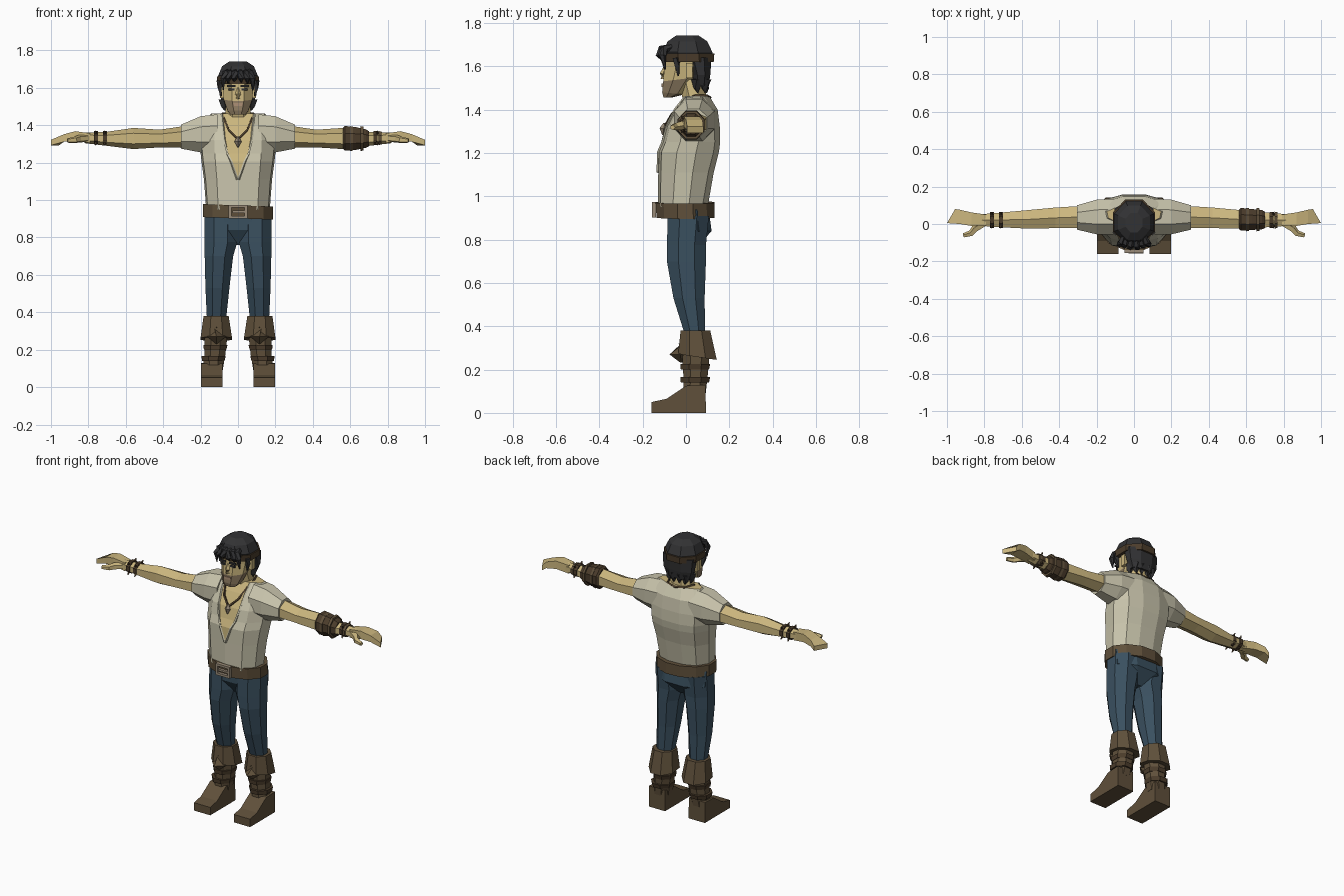
import bpy, bmesh, math
from mathutils import Vector


def material(name, rgb):
    m = bpy.data.materials.new(name)
    m.diffuse_color = (*rgb, 1)
    return m


SKIN = material("skin", (0.60, 0.47, 0.21))
BEARD = material("beard", (0.27, 0.20, 0.12))
HAIR = material("hair", (0.032, 0.032, 0.034))
SHIRT = material("shirt cloth", (0.58, 0.55, 0.41))
DENIM = material("trouser cloth", (0.042, 0.080, 0.115))
LEATHER = material("boot leather", (0.115, 0.080, 0.043))
DARK = material("dark leather", (0.070, 0.045, 0.024))
METAL = material("buckle metal", (0.32, 0.26, 0.19))
LIPS = material("lips", (0.42, 0.28, 0.18))


def loft(name, rings, mats, mirror=False, rule=None, caps=True):
    """Skin a list of equal-length point rings into one mesh."""
    bm = bmesh.new()
    rows = [[bm.verts.new(p) for p in r] for r in rings]
    n = len(rows[0])
    for a, b in zip(rows, rows[1:]):
        for i in range(n):
            j = (i + 1) % n
            bm.faces.new((a[i], a[j], b[j], b[i]))
    if caps:
        bm.faces.new(rows[0])
        bm.faces.new(rows[-1])
    bmesh.ops.remove_doubles(bm, verts=bm.verts, dist=0.0005)
    bmesh.ops.recalc_face_normals(bm, faces=bm.faces)
    if rule:
        for f in bm.faces:
            f.material_index = rule(f.calc_center_median(), f.normal)
    me = bpy.data.meshes.new(name)
    bm.to_mesh(me)
    bm.free()
    ob = bpy.data.objects.new(name, me)
    bpy.context.collection.objects.link(ob)
    for m in mats:
        me.materials.append(m)
    if mirror:
        ob.modifiers.new("Mirror", "MIRROR")
    return ob


def ring(axis, pos, a0, a1, b0, b1, n=8, sa=0, sb=0):
    """Flat-sided polygon filling a box; z axis: a=x b=y, x axis: a=y b=z."""
    pts, k = [], 1 / math.cos(math.pi / n)
    for i in range(n):
        t = 2 * math.pi * (i + 0.5) / n
        da, db = (a1 - a0) / 2 * k * math.cos(t), (b1 - b0) / 2 * k * math.sin(t)
        a, b, p = (a0 + a1) / 2 + da, (b0 + b1) / 2 + db, pos + sa * da + sb * db
        pts.append((a, b, p) if axis == "z" else (p, a, b))
    return pts


def stack(name, axis, rows, mats, n=8, **kw):
    return loft(name, [ring(axis, *r[:5], n, *r[5:]) for r in rows], mats, **kw)


def tube(name, pts, radii, mat, n=5, mirror=False):
    pts = [Vector(p) for p in pts]
    rings = []
    for i, p in enumerate(pts):
        d = pts[min(i + 1, len(pts) - 1)] - pts[max(i - 1, 0)]
        q = d.to_track_quat("Z", "Y")
        rings.append([p + q @ Vector((radii[i] * math.cos(2 * math.pi * k / n),
                                      radii[i] * math.sin(2 * math.pi * k / n), 0)) for k in range(n)])
    return loft(name, rings, [mat], mirror)


def box(name, x0, x1, y0, y1, z0, z1, mat, mirror=False):
    return stack(name, "z", [(z0, x0, x1, y0, y1), (z1, x0, x1, y0, y1)], [mat], 4, mirror=mirror)


# Shirt body with an open V neck showing the chest
def shirt_ring(z, v, xs, yf, yb):
    d = yb - yf
    half = [(v, yf), (max(v + 0.01, 0.62 * xs), yf + 0.012), (0.95 * xs, yf + 0.3 * d), (xs, yf + 0.62 * d),
            (0.75 * xs, yb - 0.025), (0.3 * xs, yb)]
    return [(x, y, z) for x, y in half] + [(-x, y, z) for x, y in reversed(half)]


loft("shirt", [shirt_ring(*r) for r in [
    (0.95, 0, 0.170, -0.130, 0.100), (1.11, 0, 0.182, -0.128, 0.128), (1.205, 0.035, 0.195, -0.125, 0.152),
    (1.25, 0.055, 0.20, -0.106, 0.158), (1.32, 0.070, 0.205, -0.088, 0.156), (1.40, 0.078, 0.20, -0.045, 0.146),
    (1.462, 0.085, 0.145, 0.0, 0.108)]], [SHIRT, SKIN],
    rule=lambda c, n: int((abs(c.x) < 1e-3 and c.y < 0 and c.z > 1.12) or n.z > 0.95))
stack("sleeve", "x", [(0.11, -0.055, 0.135, 1.25, 1.458), (0.20, -0.055, 0.13, 1.255, 1.448),
                      (0.305, -0.03, 0.10, 1.275, 1.403)], [SHIRT], mirror=True)
tube("neck_opening_hem", [(0.087, -0.002, 1.46), (0.081, -0.049, 1.40), (0.073, -0.091, 1.32),
                          (0.057, -0.109, 1.25), (0.036, -0.127, 1.205), (0.003, -0.129, 1.11)],
     [0.007] * 6, SHIRT, 4, True)

# Arms and hands
stack("arm", "x", [(0.27, -0.02, 0.097, 1.287, 1.39), (0.42, -0.022, 0.088, 1.288, 1.370),
                   (0.56, -0.025, 0.075, 1.28, 1.378), (0.70, -0.018, 0.062, 1.295, 1.360),
                   (0.82, -0.01, 0.052, 1.308, 1.357)], [SKIN], 6, mirror=True)
stack("hand", "x", [(0.79, -0.008, 0.05, 1.305, 1.357), (0.87, -0.01, 0.062, 1.318, 1.368),
                    (0.93, 0.0, 0.076, 1.312, 1.352), (0.978, 0.005, 0.08, 1.293, 1.322, -0.58)],
      [SKIN], 4, mirror=True)
tube("thumb", [(0.79, 0.01, 1.332), (0.85, -0.025, 1.327), (0.87, -0.05, 1.322), (0.912, -0.062, 1.318)],
     [0.02, 0.021, 0.018, 0.012], SKIN, 5, True)

# Forearm guard on one side, wrist bands on both
stack("forearm_guard", "x", [(0.562, -0.028, 0.078, 1.274, 1.386), (0.572, -0.036, 0.086, 1.264, 1.396),
                             (0.63, -0.032, 0.08, 1.268, 1.39), (0.685, -0.028, 0.074, 1.28, 1.378),
                             (0.70, -0.022, 0.066, 1.288, 1.368)], [DARK])
for x in (0.60, 0.655):
    stack("guard_strap", "x", [(x, -0.039, 0.086, 1.262, 1.395), (x + 0.016, -0.037, 0.084, 1.265, 1.392)], [LEATHER])
for x in (0.735, -0.76, -0.712):
    stack("wrist_band", "x", [(x - 0.011, -0.022, 0.065, 1.296, 1.368), (x + 0.011, -0.022, 0.065, 1.296, 1.368)], [DARK])
stack("wrist_band", "x", [(0.75, -0.024, 0.066, 1.294, 1.369), (0.766, -0.022, 0.064, 1.297, 1.366)], [LEATHER])
for x in (0.745, -0.76, -0.712):
    for k in range(4):
        t = math.pi * (k + 0.5) / 2
        c, s = math.cos(t), math.sin(t)
        tube("band_stud", [(x, 0.021 + 0.04 * c, 1.332 + 0.034 * s), (x, 0.021 + 0.06 * c, 1.332 + 0.053 * s)],
             [0.009, 0.003], DARK, 4)

# Neck, head and beard
stack("neck", "z", [(1.36, -0.08, 0.08, -0.045, 0.09), (1.44, -0.072, 0.072, -0.012, 0.095),
                    (1.54, -0.06, 0.06, -0.04, 0.085)], [SKIN])
stack("head", "z", [(1.457, -0.04, 0.04, -0.104, -0.06), (1.475, -0.055, 0.055, -0.110, -0.01, 0, -0.1),
                    (1.54, -0.076, 0.076, -0.105, 0.05, 0, 0.12), (1.60, -0.082, 0.082, -0.100, 0.09),
                    (1.67, -0.088, 0.088, -0.098, 0.10)], [SKIN, BEARD],
      rule=lambda c, n: int(c.z < 1.535 and c.y < 0.0))
tube("nose", [(0, -0.096, 1.60), (0, -0.106, 1.565), (0, -0.105, 1.542)], [0.006, 0.015, 0.013], SKIN, 4)
box("lips", -0.024, 0.024, -0.112, -0.104, 1.504, 1.52, LIPS)
box("eye", 0.018, 0.05, -0.105, -0.097, 1.585, 1.597, HAIR, True)
box("eyebrow", 0.014, 0.058, -0.108, -0.099, 1.604, 1.616, HAIR, True)
box("ear", 0.076, 0.097, 0.0, 0.03, 1.545, 1.615, SKIN, True)

# Hair cap, back hair, tufts and head band
stack("hair_cap", "z", [(1.625, -0.102, 0.102, -0.090, 0.118), (1.665, -0.106, 0.106, -0.105, 0.122),
                        (1.715, -0.085, 0.085, -0.085, 0.098), (1.742, -0.045, 0.045, -0.045, 0.058)], [HAIR])
stack("back_hair", "z", [(1.51, -0.078, 0.078, 0.03, 0.105), (1.56, -0.098, 0.098, 0.028, 0.112),
                         (1.64, -0.104, 0.104, 0.0, 0.118)], [HAIR])
for x, y in ((0.078, 0.05), (0.06, 0.085), (0.022, 0.092)):
    tube("nape_tuft", [(x, y, 1.54), (x * 0.95, y, 1.50), (x * 0.9, y + 0.004, 1.478)], [0.026, 0.017, 0.003], HAIR, 4, True)
tube("side_lock", [(0.098, -0.045, 1.64), (0.098, -0.04, 1.60), (0.09, -0.035, 1.555)], [0.017, 0.014, 0.004], HAIR, 4, True)
for x, z in ((-0.078, 1.59), (-0.052, 1.625), (-0.02, 1.635), (0.018, 1.63), (0.05, 1.625), (0.078, 1.585)):
    y = 0.022 * abs(x) / 0.08
    tube("fringe_lock", [(x * 0.7, -0.085 + y, 1.69), (x * 0.85, -0.118 + y, 1.68), (x, -0.130 + y, 1.65),
                         (x * 1.02, -0.118 + y, z)], [0.012, 0.019, 0.017, 0.004], HAIR)
stack("head_band", "z", [(1.620, -0.110, 0.110, -0.100, 0.128), (1.660, -0.113, 0.113, -0.108, 0.131)], [DARK])

# Cord necklace with pendant
tube("necklace_cord", [(0, 0.112, 1.455), (0.06, 0.10, 1.462), (0.083, 0.04, 1.462), (0.074, -0.015, 1.435),
                       (0.05, -0.068, 1.375), (0.0, -0.098, 1.325)], [0.007] * 6, DARK, 4, True)
tube("pendant", [(0, -0.098, 1.338), (0, -0.103, 1.312), (0, -0.107, 1.282)], [0.006, 0.019, 0.003], METAL, 4)

# Belt and buckle
stack("belt", "z", [(0.902, -0.186, 0.186, -0.136, 0.132, -0.035), (0.972, -0.186, 0.186, -0.140, 0.132, -0.035)],
      [LEATHER], 12)
for z in (0.902, 0.960):
    box("buckle_bar", -0.05, 0.05, -0.156, -0.138, z, z + 0.014, METAL)
for x in (-0.05, 0.036):
    box("buckle_side", x, x + 0.014, -0.156, -0.138, 0.902, 0.974, METAL)
box("buckle_prong", -0.03, 0.05, -0.158, -0.142, 0.932, 0.944, METAL)

# Trousers
stack("trouser_seat", "z", [(0.76, -0.03, 0.03, -0.03, 0.05), (0.84, -0.172, 0.172, -0.084, 0.118),
                            (0.94, -0.178, 0.178, -0.086, 0.105)], [DENIM], 8)
stack("trouser_leg", "z", [(0.36, 0.064, 0.166, -0.005, 0.088), (0.53, 0.046, 0.174, -0.058, 0.086),
                           (0.70, 0.026, 0.178, -0.088, 0.092), (0.775, 0.004, 0.179, -0.088, 0.092),
                           (0.91, 0.004, 0.180, -0.084, 0.106)], [DENIM], 8, mirror=True)

# Boots: foot, shaft, straps and folded cuff
profile = [(-0.16, 0), (-0.16, 0.05), (-0.09, 0.065), (0.0, 0.125), (0.09, 0.13), (0.092, 0)]
loft("boot_foot", [[(x, y, z) for y, z in profile] for x in (0.083, 0.197)], [LEATHER], True)
stack("boot_shaft", "z", [(0.09, 0.082, 0.188, -0.012, 0.091), (0.17, 0.068, 0.18, -0.012, 0.10),
                          (0.28, 0.056, 0.178, -0.018, 0.11)], [LEATHER], mirror=True)
for z, x in ((0.140, 0.072), (0.200, 0.062)):
    stack("boot_strap", "z", [(z, x, x + 0.12, -0.024, 0.106), (z + 0.026, x - 0.006, x + 0.124, -0.026, 0.112)],
          [DARK], mirror=True)
stack("boot_cuff", "z", [(0.258, 0.032, 0.20, -0.036, 0.142, 0, -0.15), (0.38, 0.050, 0.184, -0.025, 0.112)],
      [LEATHER], mirror=True)
tube("cuff_flap", [(0.115, -0.022, 0.32), (0.115, -0.026, 0.27), (0.115, -0.022, 0.232)],
     [0.012, 0.05, 0.004], LEATHER, 4, True).modifiers[0].name = "Mirror"
